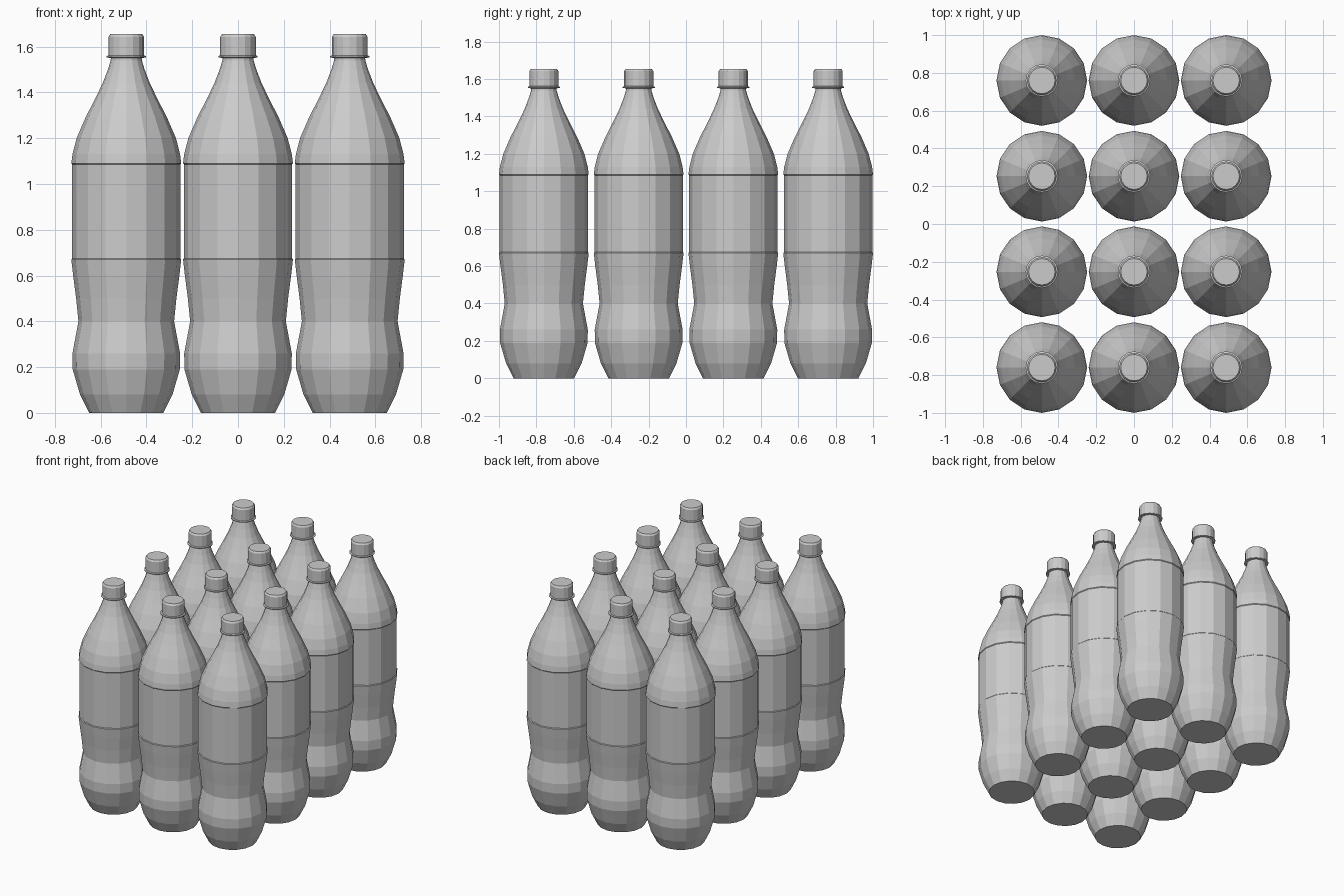
import bpy
import bmesh
from math import cos, sin, pi

SIDES = 16

cube = bpy.data.objects.get("Cube")
if cube:
    bpy.data.objects.remove(cube, do_unlink=True)

grey = bpy.data.materials.new("plain grey")
grey.use_nodes = True
colour = (0.6, 0.6, 0.6, 1)
grey.diffuse_color = colour
grey.node_tree.nodes["Principled BSDF"].inputs["Base Color"].default_value = colour


def lathe(name, profile):
    """Turn a (radius, height) profile into a closed faceted solid."""
    bm = bmesh.new()
    rings = [[bm.verts.new((r * cos(2 * pi * k / SIDES), r * sin(2 * pi * k / SIDES), z))
              for k in range(SIDES)] for r, z in profile]
    for low, high in zip(rings, rings[1:]):
        for k in range(SIDES):
            n = (k + 1) % SIDES
            bm.faces.new((low[k], low[n], high[n], high[k]))
    bm.faces.new(rings[0][::-1])
    bm.faces.new(rings[-1])
    mesh = bpy.data.meshes.new(name)
    bm.to_mesh(mesh)
    bm.free()
    mesh.materials.append(grey)
    return mesh


# Body: rounded base, pinched waist, recessed label band, shoulder and neck
body = lathe("bottle_body", [
    (0.162, 0), (0.202, 0.08), (0.234, 0.19), (0.235, 0.26), (0.222, 0.33),
    (0.209, 0.40), (0.219, 0.50), (0.232, 0.60), (0.240, 0.67),
    (0.236, 0.675), (0.236, 1.085), (0.240, 1.09),
    (0.235, 1.13), (0.217, 1.20), (0.178, 1.29), (0.137, 1.37), (0.103, 1.44),
    (0.080, 1.50), (0.068, 1.54), (0.066, 1.60)])

# Cap: thin collar under a bevelled screw top
cap = lathe("bottle_cap", [
    (0.066, 1.55), (0.086, 1.552), (0.086, 1.558), (0.078, 1.562),
    (0.078, 1.642), (0.070, 1.654)])

# Crate layout: three columns by four rows
for row, y in enumerate((-0.76, -0.253, 0.253, 0.76)):
    for column, x in enumerate((-0.488, 0, 0.488)):
        for mesh in (body, cap):
            part = bpy.data.objects.new(f"{mesh.name}_{row + 1}_{column + 1}", mesh)
            part.location = (x, y, 0)
            bpy.context.collection.objects.link(part)
